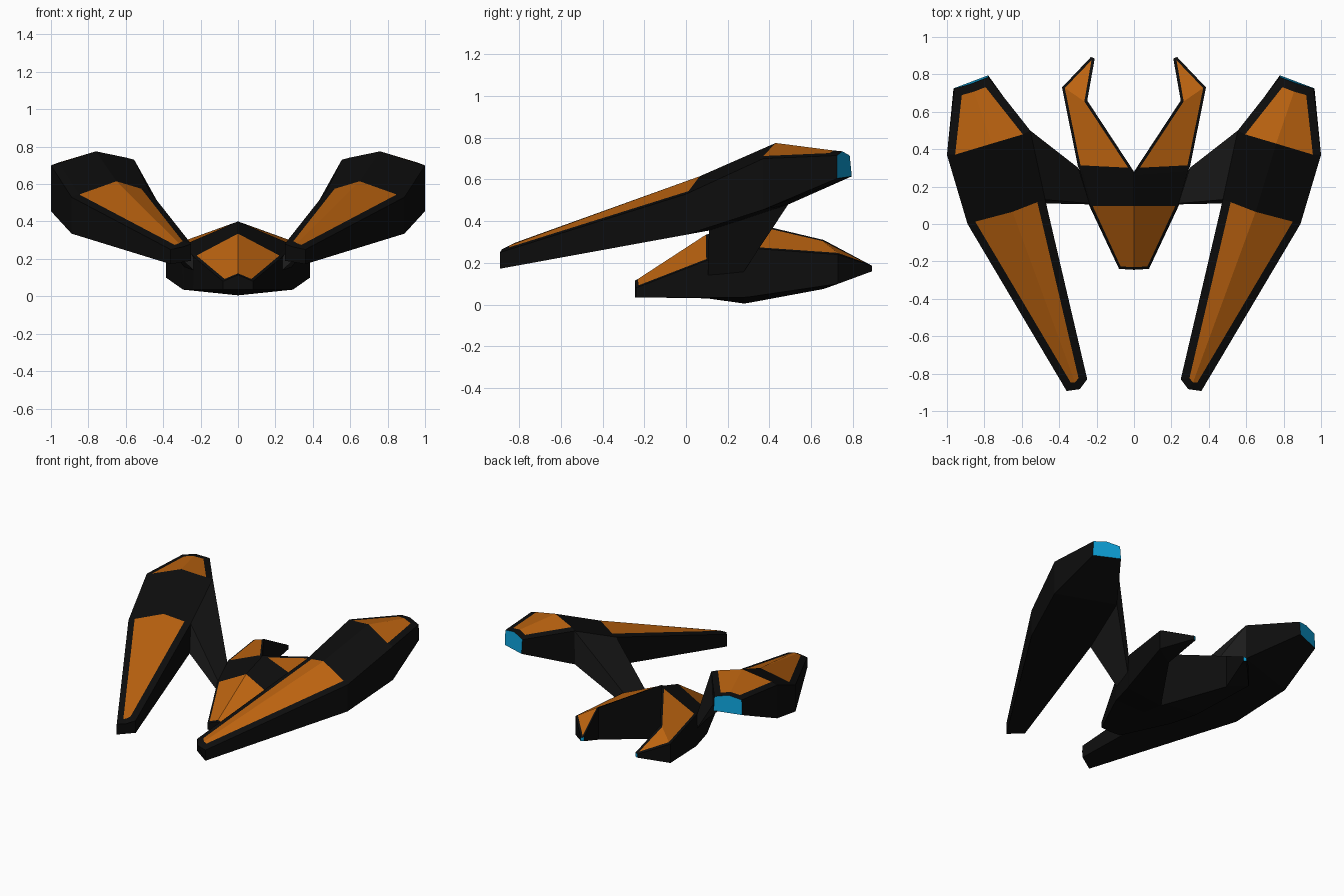
import bpy, bmesh

if "Cube" in bpy.data.objects:
    bpy.data.objects.remove(bpy.data.objects["Cube"])


def material(name, rgb):
    m = bpy.data.materials.new(name)
    m.diffuse_color = (*rgb, 1)
    m.use_nodes = True
    m.node_tree.nodes["Principled BSDF"].inputs["Base Color"].default_value = m.diffuse_color
    return m


BLACK = material("black_shell", (0.004, 0.004, 0.004))
ORANGE = material("orange_panel", (0.5, 0.125, 0.005))
CYAN = material("cyan_glow", (0.004, 0.36, 0.7))
GREY = material("dark_strut", (0.012, 0.012, 0.012))


def loft(name, rings, mats, top=(), orange=(), end_mat=0, inset=0):
    """Skin the rings, mirror in x, then inset the top strip and colour it.
    top: ring columns of the strip, orange: its coloured segments."""
    bm = bmesh.new()
    vs = [[bm.verts.new(p) for p in r] for r in rings]
    n = len(rings[0])
    for s in range(len(rings) - 1):
        for c in range(n):
            d = (c + 1) % n
            quad = [vs[s][c], vs[s][d], vs[s + 1][d], vs[s + 1][c]]
            if all(abs(v.co.x) < 1e-5 for v in quad):
                continue                      # no wall on the centre plane
            f = bm.faces.new(quad)
            if c in top:
                f.material_index = 1 if s in orange else 3
    bm.faces.new(vs[0])
    bm.faces.new(vs[-1]).material_index = end_mat
    bmesh.ops.mirror(bm, geom=bm.verts[:] + bm.edges[:] + bm.faces[:],
                     axis='X', merge_dist=1e-4)
    bmesh.ops.remove_doubles(bm, verts=bm.verts[:], dist=1e-4)
    bmesh.ops.recalc_face_normals(bm, faces=bm.faces[:])
    if inset:
        strip = [f for f in bm.faces if f.material_index in (1, 3)]
        rim = bmesh.ops.inset_region(bm, faces=strip, thickness=inset,
                                     use_boundary=True, use_even_offset=True)
        for f in rim["faces"]:
            f.material_index = 0
    me = bpy.data.meshes.new(name)
    bm.to_mesh(me)
    bm.free()
    for m in mats:
        me.materials.append(m)
    ob = bpy.data.objects.new(name, me)
    bpy.context.collection.objects.link(ob)
    return ob


SHELL = [BLACK, ORANGE, CYAN, BLACK]

# Side pods: inner bottom, inner top, ridge, outer top, outer bottom
pod = [
    [(.25, -.83, .19), (.25, -.83, .28), (.29, -.883, .265), (.36, -.893, .25), (.36, -.893, .172)],
    [(.47, .11, .355), (.475, .13, .565), (.65, .065, .615), (.89, 0, .53), (.89, 0, .335)],
    [(.56, .49, .48), (.555, .50, .73), (.76, .43, .775), (1, .37, .70), (1, .37, .455)],
    [(.78, .795, .615), (.78, .785, .715), (.87, .75, .735), (.96, .725, .715), (.965, .725, .605)],
]
loft("side_pods", pod, SHELL, top=(1, 2), orange=(0, 2), end_mat=2, inset=.045)

# Forked hull: inner top, outer top, outer bottom, inner bottom
hull = [
    [(0, -.245, .115), (.08, -.24, .08), (.08, -.24, .035), (0, -.245, .035)],
    [(0, .095, .335), (.235, .095, .21), (.24, .10, .035), (0, .10, .03)],
    [(0, .28, .40), (.288, .28, .265), (.288, .28, .035), (0, .28, .005)],
    [(.02, .31, .393), (.30, .31, .27), (.297, .31, .038), (.02, .31, .01)],
    [(.25, .66, .31), (.385, .73, .24), (.385, .73, .10), (.25, .66, .075)],
    [(.21, .885, .19), (.23, .893, .185), (.23, .893, .16), (.21, .885, .16)],
]
loft("forked_hull", hull, SHELL, top=(0,), orange=(0, 3, 4), end_mat=2, inset=.016)

# Struts bridging the pods' inner faces to the hull sides
strut = [
    [pod[1][0], pod[1][1], pod[2][1], pod[2][0]],
    [(.238, .105, .14), (.238, .11, .21), (.298, .30, .268), (.285, .275, .155)],
]
loft("struts", strut, [GREY])
